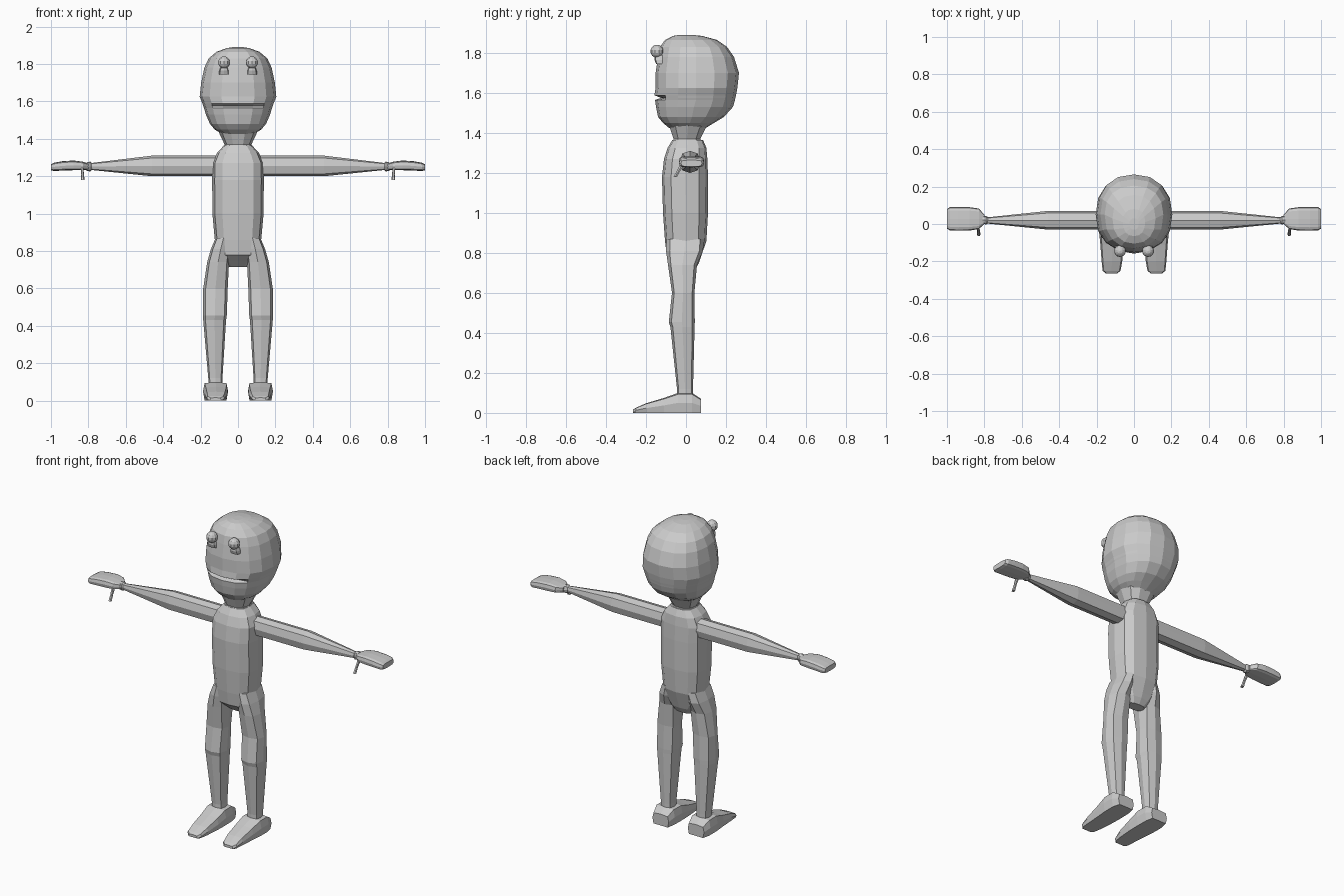
import bpy, bmesh, math

grey = bpy.data.materials.new("plain grey")
grey.diffuse_color = (0.6, 0.6, 0.6, 1)


def finish(name, bm, mirror=False):
    bmesh.ops.recalc_face_normals(bm, faces=bm.faces)
    mesh = bpy.data.meshes.new(name)
    bm.to_mesh(mesh)
    bm.free()
    mesh.materials.append(grey)
    ob = bpy.data.objects.new(name, mesh)
    bpy.context.collection.objects.link(ob)
    if mirror:
        ob.modifiers.new("mirror", 'MIRROR').use_clip = False
    return ob


def sgn_pow(v, p):
    return 0 if abs(v) < 1e-6 else math.copysign(abs(v) ** p, v)


def loft(name, axis, rings, n=8, p=0.7, mirror=False, tweak=None):
    """Rings are (position, a0, a1, b0, b1[, widest b]) across the axis."""
    bm = bmesh.new()
    loops = []
    for pos, a0, a1, b0, b1, *mid in rings:
        m = mid[0] if mid else (b0 + b1) / 2
        loop = []
        for i in range(n):
            t = 2 * math.pi * i / n
            c, s = sgn_pow(math.cos(t), p), sgn_pow(math.sin(t), p)
            a = (a0 + a1) / 2 + (a1 - a0) / 2 * c
            b = m + s * ((b1 - m) if s > 0 else (m - b0))
            co = {'x': (pos, a, b), 'y': (a, pos, b), 'z': (a, b, pos)}[axis]
            if tweak:
                co = tweak(*co)
            loop.append(bm.verts.new(co))
        loops.append(loop)
    for lo, hi in zip(loops, loops[1:]):
        for i in range(n):
            j = (i + 1) % n
            bm.faces.new((lo[i], lo[j], hi[j], hi[i]))
    bm.faces.new(loops[0])
    bm.faces.new(loops[-1])
    return finish(name, bm, mirror)


def sym(z, w, y0, y1, *mid):
    return (z, -w, w, y0, y1, *mid)


# head, with a mouth groove pressed into the front
def mouth(x, y, z):
    if abs(z - 1.575) < 0.004 and abs(x) < 0.12 and y < 0:
        y += 0.03
    return x, y, z


loft("head", 'z', [
    sym(1.425, 0.085, -0.085, 0.10, 0.01),
    sym(1.45, 0.125, -0.115, 0.14, 0.02),
    sym(1.48, 0.150, -0.140, 0.19, 0.03),
    sym(1.53, 0.172, -0.150, 0.235, 0.04),
    sym(1.565, 0.182, -0.155, 0.245, 0.05),
    sym(1.575, 0.186, -0.155, 0.247, 0.05),
    sym(1.588, 0.190, -0.158, 0.250, 0.05),
    sym(1.625, 0.205, -0.152, 0.257, 0.05),
    sym(1.70, 0.197, -0.152, 0.265, 0.05),
    sym(1.78, 0.180, -0.140, 0.240, 0.05),
    sym(1.83, 0.157, -0.130, 0.205, 0.05),
    sym(1.865, 0.115, -0.105, 0.155, 0.03),
    sym(1.885, 0.060, -0.065, 0.08, 0.01),
    sym(1.89, 0.025, -0.03, 0.03, 0.0),
], n=16, p=0.87, tweak=mouth)

# neck
loft("neck", 'z', [
    sym(1.34, 0.085, -0.075, 0.09),
    sym(1.37, 0.072, -0.065, 0.075),
    sym(1.44, 0.105, -0.09, 0.11),
], n=10, p=0.85)

# torso and pelvis
loft("torso", 'z', [
    sym(0.715, 0.055, -0.02, 0.045),
    sym(0.75, 0.085, -0.06, 0.065),
    sym(0.78, 0.110, -0.095, 0.075),
    sym(0.86, 0.124, -0.105, 0.102),
    sym(1.00, 0.137, -0.115, 0.110),
    sym(1.18, 0.138, -0.120, 0.110),
    sym(1.27, 0.137, -0.110, 0.107),
    sym(1.325, 0.112, -0.092, 0.102),
    sym(1.365, 0.075, -0.068, 0.085),
], n=12, p=0.72)

# bulging eyes with short lower lids
bm = bmesh.new()
bmesh.ops.create_uvsphere(bm, u_segments=10, v_segments=7, radius=0.033)
bmesh.ops.translate(bm, verts=bm.verts, vec=(0.075, -0.145, 1.808))
finish("eye", bm, True)
loft("lower_lid", 'z', [
    (1.745, 0.048, 0.102, -0.15, -0.10),
    (1.765, 0.050, 0.100, -0.157, -0.10),
    (1.79, 0.060, 0.090, -0.155, -0.11),
], n=8, p=0.6, mirror=True)

# arm tapering to the wrist, then the flat hand and thumb
loft("arm", 'x', [
    (0.09, -0.03, 0.07, 1.20, 1.31),
    (0.46, -0.03, 0.07, 1.20, 1.31),
    (0.79, 0.003, 0.035, 1.234, 1.27),
], n=8, p=0.75, mirror=True)
loft("wrist", 'x', [
    (0.775, 0.007, 0.033, 1.238, 1.265),
    (0.79, -0.002, 0.042, 1.226, 1.278),
    (0.81, 0.0, 0.045, 1.228, 1.274),
], n=8, p=0.8, mirror=True)
loft("hand", 'x', [
    (0.80, 0.0, 0.05, 1.235, 1.268),
    (0.83, -0.027, 0.083, 1.233, 1.278),
    (0.88, -0.035, 0.090, 1.232, 1.284),
    (0.94, -0.036, 0.091, 1.230, 1.280),
    (0.985, -0.034, 0.090, 1.228, 1.272),
    (1.0, -0.025, 0.080, 1.232, 1.264),
], n=12, p=0.5, mirror=True)
loft("thumb", 'z', [
    (1.18, 0.820, 0.840, -0.064, -0.044),
    (1.21, 0.824, 0.838, -0.047, -0.028),
    (1.245, 0.826, 0.842, -0.030, -0.002),
], n=6, p=0.8, mirror=True)

# leg with a slight knee
loft("leg", 'z', [
    (0.07, 0.083, 0.157, -0.045, 0.035),
    (0.12, 0.083, 0.159, -0.045, 0.035),
    (0.43, 0.064, 0.186, -0.078, 0.043),
    (0.455, 0.060, 0.187, -0.086, 0.044),
    (0.60, 0.055, 0.186, -0.070, 0.042),
    (0.74, 0.048, 0.165, -0.090, 0.055),
    (0.81, 0.040, 0.145, -0.100, 0.085),
    (0.87, 0.035, 0.120, -0.098, 0.090),
], n=8, p=0.65, mirror=True)


# wedge-shaped foot with a flat sole
def flat_sole(x, y, z):
    return x, y, 0.0 if z < 0.012 else z


loft("foot", 'y', [
    (0.075, 0.065, 0.175, 0.0, 0.070),
    (0.03, 0.055, 0.187, 0.0, 0.100),
    (-0.04, 0.053, 0.187, 0.0, 0.100),
    (-0.11, 0.055, 0.180, 0.0, 0.075),
    (-0.20, 0.063, 0.173, 0.0, 0.048),
    (-0.25, 0.072, 0.168, 0.0, 0.026),
    (-0.265, 0.09, 0.150, 0.0, 0.016),
], n=8, p=0.4, mirror=True, tweak=flat_sole)
